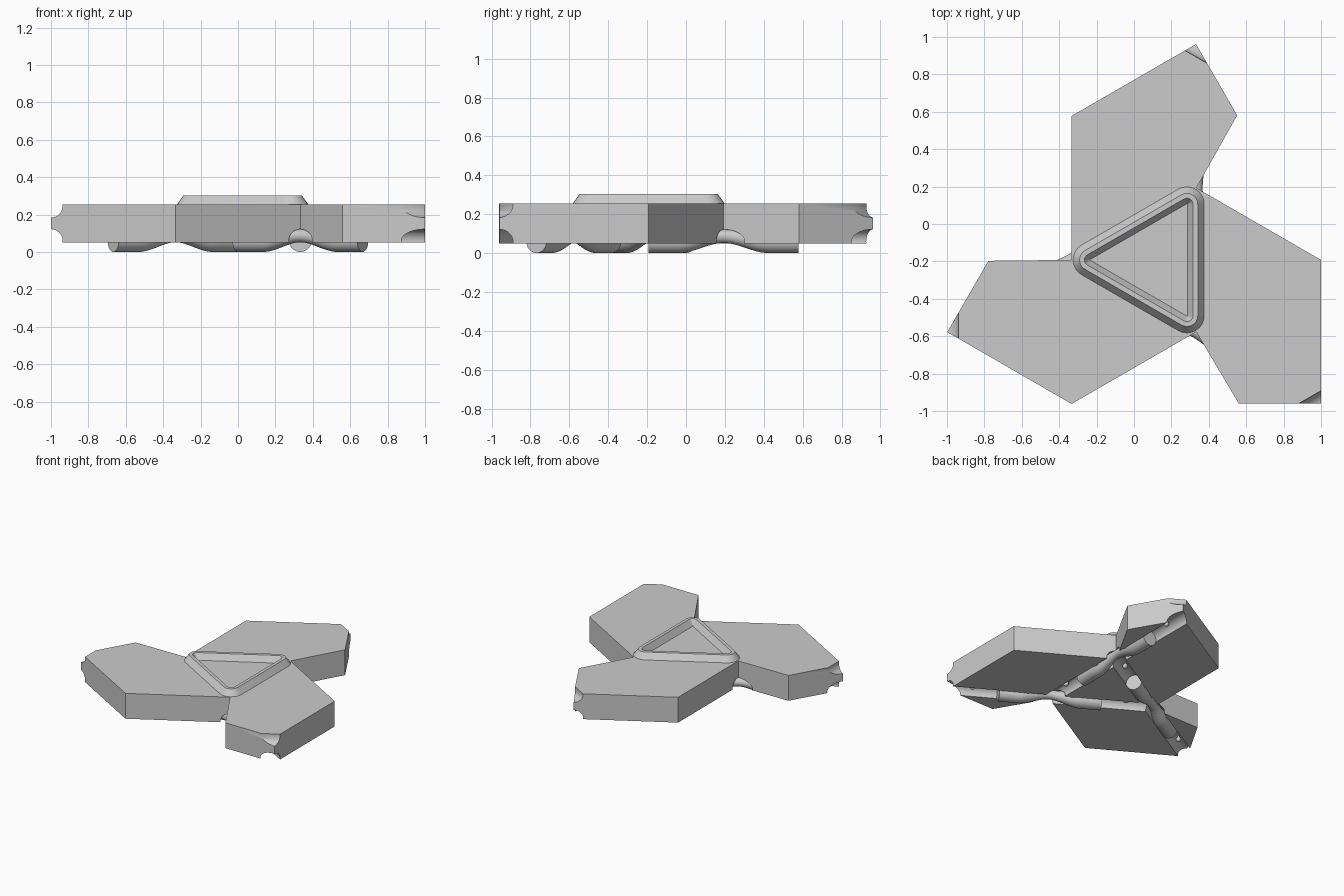
import bpy, bmesh, math
from mathutils import Vector, Matrix

cube = bpy.data.objects.get("Cube")
if cube:
    bpy.data.objects.remove(cube, do_unlink=True)

grey = bpy.data.materials.new("plain_grey")
grey.use_nodes = True
tone = (0.6, 0.6, 0.6, 1)
grey.diffuse_color = tone
grey.node_tree.nodes["Principled BSDF"].inputs["Base Color"].default_value = tone

CENTRE = Vector((0.111, -0.192, 0))
EDGE_X, SIDE = 0.333, 0.77          # line of the hinge and tile side length
CORNER_Y = CENTRE.y + SIDE / 2
LOW, HIGH, AXIS_Z, R = 0.05, 0.255, 0.06, 0.06


def turn(k):
    return (Matrix.Translation(CENTRE) @ Matrix.Rotation(math.radians(120 * k), 4, 'Z')
            @ Matrix.Translation(-CENTRE))


def loft(name, rings, closed=False, smooth=False):
    """Skin a list of equal rings; cap the ends unless the loft is closed."""
    bm = bmesh.new()
    loops = [[bm.verts.new(p) for p in ring] for ring in rings]
    pairs = list(zip(loops, loops[1:])) + ([(loops[-1], loops[0])] if closed else [])
    for a, b in pairs:
        for i in range(len(a)):
            j = (i + 1) % len(a)
            bm.faces.new((a[i], a[j], b[j], b[i]))
    if not closed:
        bm.faces.new(loops[0])
        bm.faces.new(loops[-1])
    bmesh.ops.recalc_face_normals(bm, faces=bm.faces)
    mesh = bpy.data.meshes.new(name)
    bm.to_mesh(mesh)
    bm.free()
    mesh.materials.append(grey)
    ob = bpy.data.objects.new(name, mesh)
    bpy.context.collection.objects.link(ob)
    if smooth:
        shade(ob)
    return ob


def shade(ob):
    bpy.ops.object.select_all(action='DESELECT')
    ob.select_set(True)
    bpy.context.view_layer.objects.active = ob
    bpy.ops.object.shade_smooth_by_angle(angle=math.radians(35))


def circle(y, z, r, n=32):
    return [Vector((EDGE_X + r * math.cos(2 * math.pi * i / n), y,
                    z + r * math.sin(2 * math.pi * i / n))) for i in range(n)]


# Three-armed slab
arm = [(EDGE_X, CENTRE.y - SIDE / 2), (0.56, -0.96), (1, -0.96), (1, -0.192)]
outline = [turn(k) @ Vector((x, y, 0)) for k in range(3) for x, y in arm]
body = loft("body", [[p + Vector((0, 0, z)) for p in outline] for z in (LOW, HIGH)])

# Hinge grooves under each tile edge, and a crossing notch on top of each tip
mid, end = CENTRE.y, CENTRE.y + SIDE
tip = Vector((EDGE_X, CORNER_Y + SIDE, 0))
across = Matrix.Translation(tip) @ Matrix.Rotation(math.radians(-120), 4, 'Z') @ Matrix.Translation(-tip)
cuts = [(mid - 0.5, mid, AXIS_Z, None), (end, end + 0.5, AXIS_Z, None),
        (CORNER_Y - 0.15, CORNER_Y + 0.16, AXIS_Z, None),
        (tip.y - 0.3, tip.y + 0.3, LOW + HIGH - AXIS_Z, across)]
cutters = []
for k in range(3):
    for a, b, z, extra in cuts:
        c = loft("groove_cutter", [circle(a, z, R + 0.002), circle(b, z, R + 0.002)])
        c.hide_render = True
        c.data.transform(turn(k) @ (extra or Matrix()))
        m = body.modifiers.new("groove", 'BOOLEAN')
        m.operation, m.solver, m.object = 'DIFFERENCE', 'EXACT', c
        cutters.append(c)
bpy.context.view_layer.objects.active = body
for m in list(body.modifiers):
    bpy.ops.object.modifier_apply(modifier=m.name)
for c in cutters:
    bpy.data.objects.remove(c, do_unlink=True)
shade(body)


# Raised rounded-triangle frame, as offsets of one sharp triangle
def rounded(r, z, steps=8):
    pts = []
    for k in range(3):
        base = CENTRE + Matrix.Rotation(math.radians(60 + 120 * k), 3, 'Z') @ Vector((0.344, 0, 0))
        for i in range(steps + 1):
            a = math.radians(120 * k + 120 * i / steps)
            pts.append(base + Vector((r * math.cos(a), r * math.sin(a), z)))
    return pts


loft("raised_frame", [rounded(0.094, HIGH - 0.002), rounded(0.058, 0.303),
                      rounded(0.032, 0.303), rounded(0.001, HIGH - 0.002)],
     closed=True, smooth=True)

# Hinge tubes, pinched at the tile corner, with ball pins in the open grooves
for k in range(3):
    rings = []
    for i in range(33):
        s = -SIDE / 2 + SIDE * i / 32
        t = min(abs(s) / 0.23, 1)
        r = 0.034 + (R - 0.034) * t * t * (3 - 2 * t)
        rings.append(circle(CORNER_Y + s, 2 * R - r, r))
    tube = loft("hinge_tube", rings, smooth=True)
    tube.data.transform(turn(k))
    for y in (mid - SIDE / 4, end + SIDE / 4):
        spot = turn(k) @ Vector((EDGE_X, y, 0.095))
        bpy.ops.mesh.primitive_uv_sphere_add(segments=16, ring_count=10, radius=0.02, location=spot)
        ball = bpy.context.object
        bpy.ops.mesh.primitive_cylinder_add(vertices=12, radius=0.009, depth=0.04,
                                            location=spot + Vector((0, 0, 0.02)))
        neck = bpy.context.object
        for ob, name in ((ball, "pin_ball"), (neck, "pin_neck")):
            ob.name = name
            ob.data.materials.append(grey)
            shade(ob)
